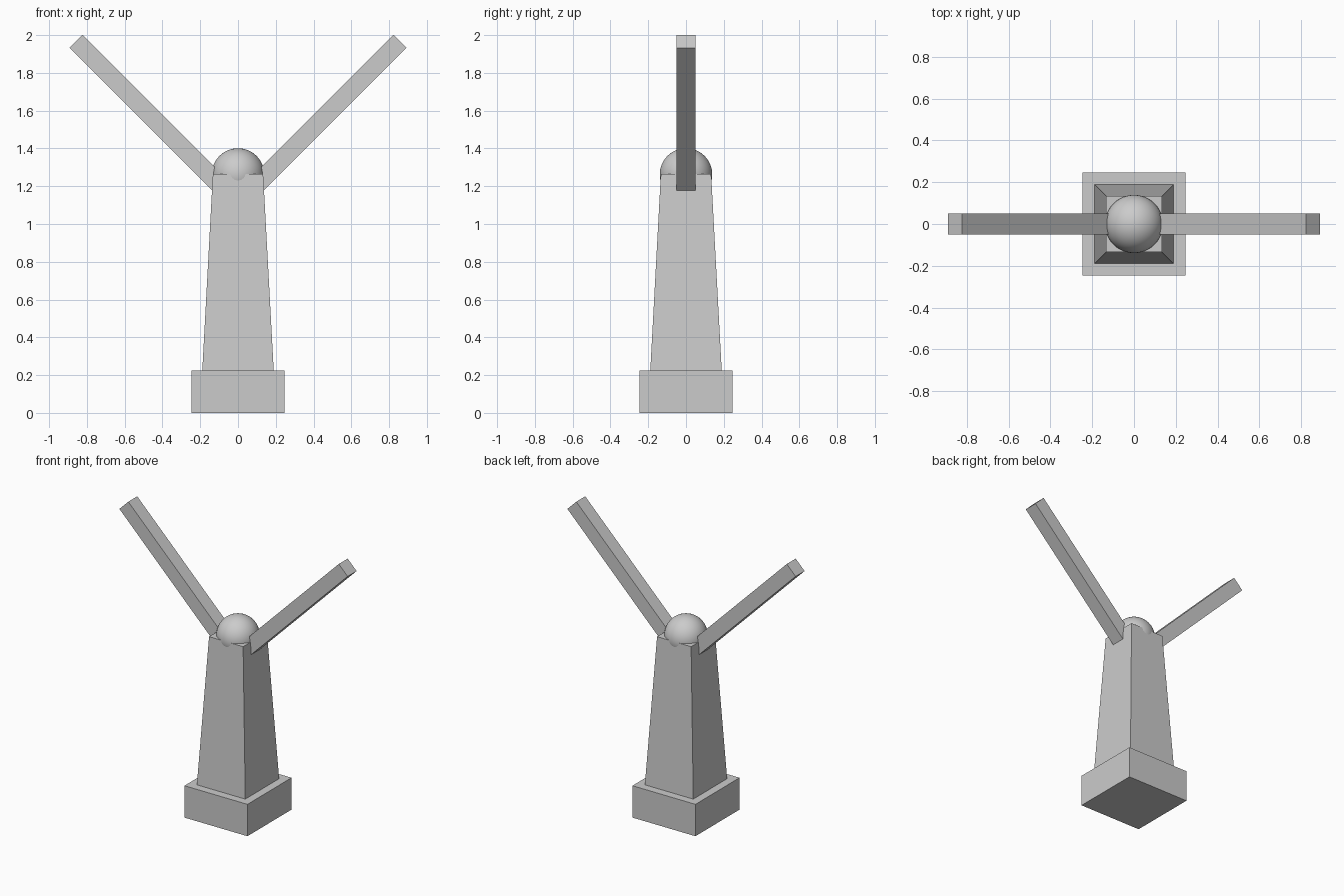
import bpy
import bmesh
from math import radians
from mathutils import Matrix, Vector

cube = bpy.data.objects.get("Cube")
if cube:
    bpy.data.objects.remove(cube, do_unlink=True)

# Single plain grey
grey = bpy.data.materials.new("light_grey")
grey.use_nodes = True
COLOUR = (0.6, 0.6, 0.6, 1)
grey.diffuse_color = COLOUR
grey.node_tree.nodes["Principled BSDF"].inputs["Base Color"].default_value = COLOUR


def finish(name, bm):
    mesh = bpy.data.meshes.new(name)
    bm.to_mesh(mesh)
    bm.free()
    mesh.materials.append(grey)
    obj = bpy.data.objects.new(name, mesh)
    bpy.context.collection.objects.link(obj)
    return obj


def block(name, bottom, top, z0, z1):
    """Square block from z0 to z1, tapering between two half-widths."""
    bm = bmesh.new()
    bmesh.ops.create_cube(bm, size=2)
    for v in bm.verts:
        half, z = (top, z1) if v.co.z > 0 else (bottom, z0)
        v.co = Vector((v.co.x * half, v.co.y * half, z))
    return finish(name, bm)


# Plinth and tapered column
block("base", 0.246, 0.246, 0, 0.225)
block("column", 0.189, 0.133, 0.225, 1.265)

# Round head sunk halfway into the column
bm = bmesh.new()
bmesh.ops.create_uvsphere(bm, u_segments=48, v_segments=24, radius=0.139,
                          matrix=Matrix.Translation((0, 0, 1.262)))
for face in bm.faces:
    face.smooth = True
finish("head", bm)

# Raised arms, one each side, with their inner ends buried in the column
inner, outer = Vector((0.08, 0, 1.19)), Vector((0.857, 0, 1.967))
for name, side in (("left_arm", 1), ("right_arm", -1)):
    a, b = (Vector((side * p.x, 0, p.z)) for p in (inner, outer))
    bm = bmesh.new()
    bmesh.ops.create_cube(bm, size=1, matrix=(
        Matrix.Translation((a + b) / 2)
        @ Matrix.Rotation(side * radians(45), 4, "Y")
        @ Matrix.Diagonal((0.098, 0.1, (b - a).length, 1))))
    finish(name, bm)
